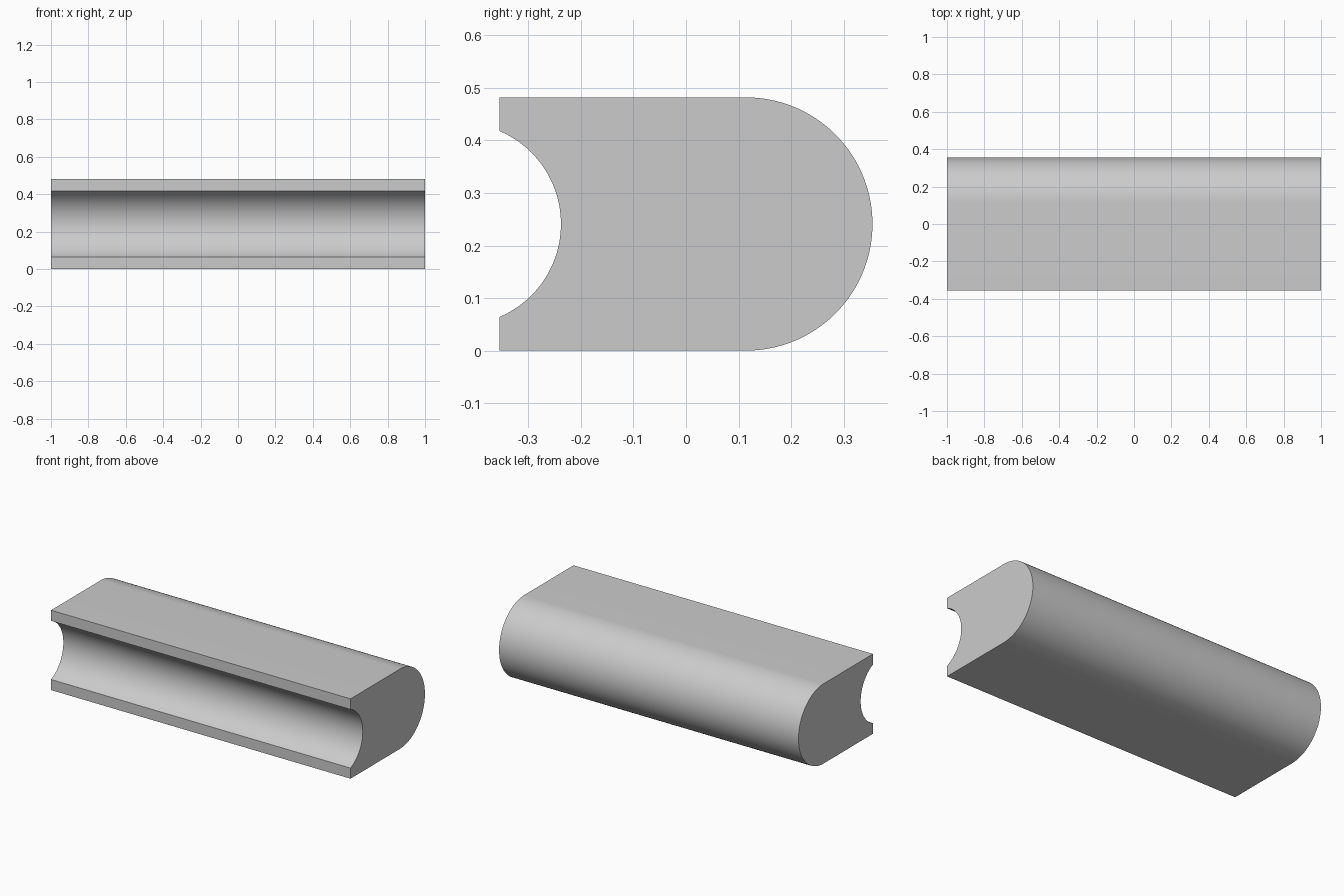
import bpy
import bmesh
from math import sin, cos, asin, pi

LENGTH, HEIGHT, DEPTH = 2.0, 0.482, 0.71
MID = HEIGHT / 2
FRONT, BACK = -DEPTH / 2, DEPTH / 2

cube = bpy.data.objects.get("Cube")
if cube:
    bpy.data.objects.remove(cube, do_unlink=True)


def arc(centre_y, radius, start, end, steps):
    """Points (y, z) on an arc about the middle height."""
    angles = [start + (end - start) * i / steps for i in range(steps + 1)]
    return [(centre_y + radius * cos(a), MID + radius * sin(a)) for a in angles]


# Cross-section: full round back, concave groove in the front
groove_half, groove_depth = 0.177, 0.117
groove_radius = (groove_half ** 2 + groove_depth ** 2) / (2 * groove_depth)
groove_centre = FRONT + groove_depth - groove_radius
groove_angle = asin(groove_half / groove_radius)
profile = [(FRONT, 0)]
profile += arc(BACK - MID, MID, -pi / 2, pi / 2, 64)
profile += [(FRONT, HEIGHT)]
profile += arc(groove_centre, groove_radius, groove_angle, -groove_angle, 48)

# Extrude the section along the length
bm = bmesh.new()
end_cap = bm.faces.new([bm.verts.new((-LENGTH / 2, y, z)) for y, z in profile])
result = bmesh.ops.extrude_face_region(bm, geom=[end_cap], use_keep_orig=True)
moved = [v for v in result["geom"] if isinstance(v, bmesh.types.BMVert)]
bmesh.ops.translate(bm, verts=moved, vec=(LENGTH, 0, 0))
bmesh.ops.recalc_face_normals(bm, faces=bm.faces)
mesh = bpy.data.meshes.new("grooved_bar")
bm.to_mesh(mesh)
bm.free()

bar = bpy.data.objects.new("grooved_bar", mesh)
bpy.context.collection.objects.link(bar)

# Plain grey
grey = bpy.data.materials.new("light_grey")
grey.use_nodes = True
colour = (0.6, 0.6, 0.6, 1)
grey.diffuse_color = colour
grey.node_tree.nodes["Principled BSDF"].inputs["Base Color"].default_value = colour
mesh.materials.append(grey)

# Smooth the curved sides, keep the corners crisp
bpy.ops.object.select_all(action="DESELECT")
bar.select_set(True)
bpy.context.view_layer.objects.active = bar
bpy.ops.object.shade_smooth_by_angle(angle=pi / 8)
